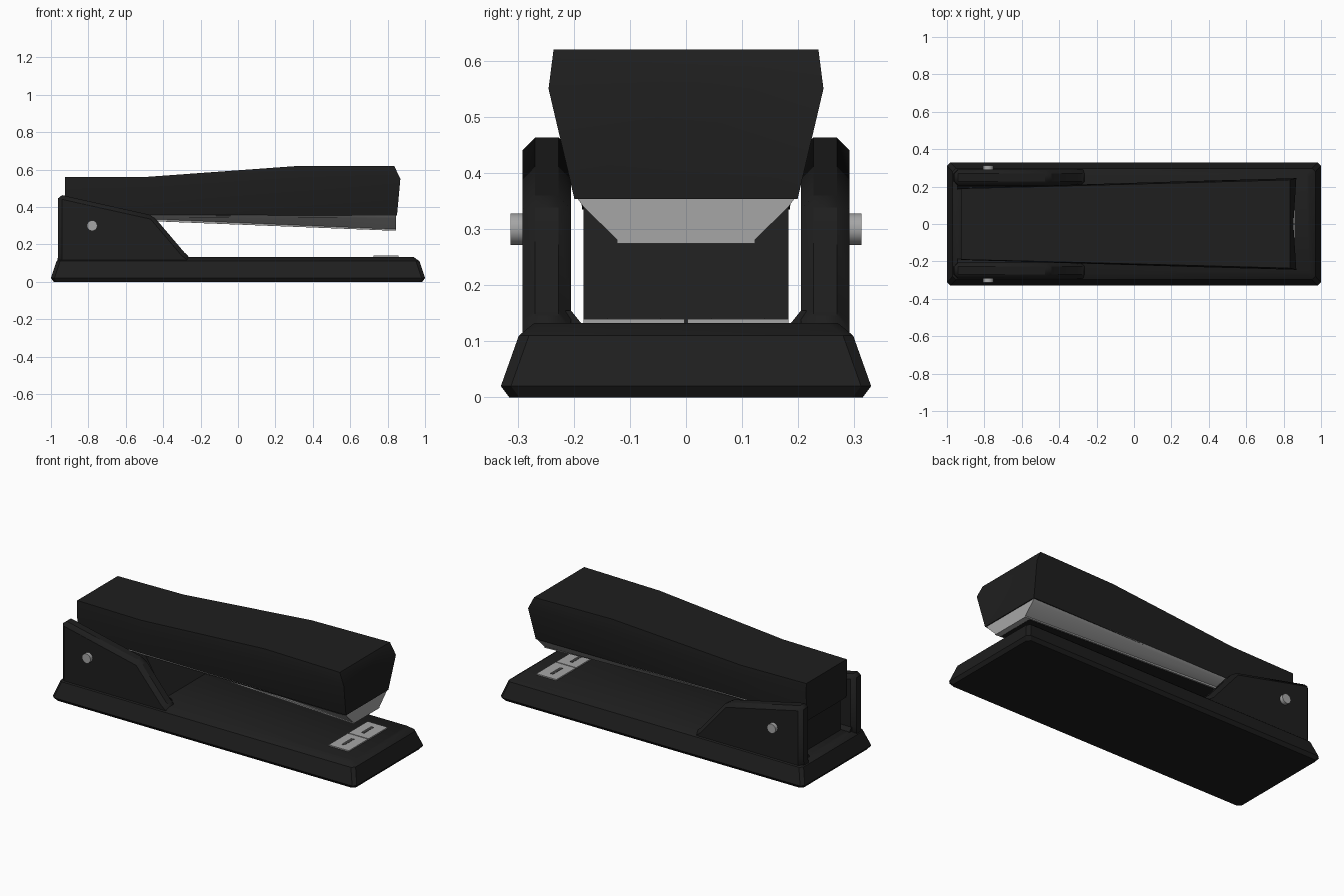
import bpy, bmesh
from math import radians

if "Cube" in bpy.data.objects:
    bpy.data.objects.remove(bpy.data.objects["Cube"])


def material(name, v):
    m = bpy.data.materials.new(name)
    m.diffuse_color = (v, v, v, 1)
    m.use_nodes = True
    m.node_tree.nodes["Principled BSDF"].inputs["Base Color"].default_value = m.diffuse_color
    return m


BLACK = material("black_plastic", 0.013)
STEEL = material("steel", 0.38)
DARK = material("dark_slot", 0.05)


def finish(name, bm, mat, bevel=0):
    bmesh.ops.recalc_face_normals(bm, faces=bm.faces)
    me = bpy.data.meshes.new(name)
    bm.to_mesh(me)
    bm.free()
    ob = bpy.data.objects.new(name, me)
    bpy.context.collection.objects.link(ob)
    me.materials.append(mat)
    if bevel:
        b = ob.modifiers.new("bevel", "BEVEL")
        b.width, b.segments = bevel, 1
    bpy.ops.object.select_all(action="DESELECT")
    ob.select_set(True)
    bpy.context.view_layer.objects.active = ob
    bpy.ops.object.shade_smooth_by_angle(angle=radians(30))
    return ob


def loft(name, rings, mat, tip=None, bevel=0):
    """Skin closed rings; the last end may be a fan to a tip point."""
    bm = bmesh.new()
    vs = [[bm.verts.new(p) for p in r] for r in rings]
    n = len(rings[0])
    for a, b in zip(vs, vs[1:]):
        for i in range(n):
            j = (i + 1) % n
            bm.faces.new((a[i], a[j], b[j], b[i]))
    bm.faces.new(vs[0])
    if tip:
        t = bm.verts.new(tip)
        for i in range(n):
            bm.faces.new((vs[-1][i], vs[-1][(i + 1) % n], t))
    else:
        bm.faces.new(vs[-1])
    return finish(name, bm, mat, bevel)


def prism(name, profile, y0, y1, mat, bevel=0):
    return loft(name, [[(x, y, z) for x, z in profile] for y in (y0, y1)], mat, bevel=bevel)


def box(name, x0, x1, y0, y1, z0, z1, mat, bevel=0):
    return prism(name, [(x0, z0), (x1, z0), (x1, z1), (x0, z1)], y0, y1, mat, bevel)


def mirrored(half):
    """Close a right-half list of points across y = 0."""
    return half + [(x, -y, z) for x, y, z in reversed(half)]


# Flared base with clipped corners
def base_ring(hx, hy, z, c=0.018):
    return [(hx - c, -hy, z), (hx, -hy + c, z), (hx, hy - c, z), (hx - c, hy, z),
            (-hx + c, hy, z), (-hx, hy - c, z), (-hx, -hy + c, z), (-hx + c, -hy, z)]


loft("base", [base_ring(0.985, 0.315, 0), base_ring(1, 0.33, 0.02),
              base_ring(0.97, 0.298, 0.11), base_ring(0.938, 0.27, 0.133)], BLACK)

# Hinge brackets, their inner fillets, hinge pins and split anvil
bracket = [(-0.968, 0.06), (-0.962, 0.155), (-0.962, 0.468), (-0.455, 0.355),
           (-0.285, 0.155), (-0.255, 0.133), (-0.24, 0.06)]
for s, side in ((1, "left"), (-1, "right")):
    prism(side + "_bracket", bracket, s * 0.205, s * 0.291, BLACK, 0.022)
    fillet = [(s * 0.185, 0.13), (s * 0.205, 0.155), (s * 0.22, 0.155), (s * 0.22, 0.13)]
    loft(side + "_bracket_fillet", [[(x, y, z) for y, z in fillet] for x in (-0.945, -0.3)], BLACK)

    bpy.ops.mesh.primitive_cylinder_add(vertices=24, radius=0.028, depth=0.06,
                                        location=(-0.78, s * 0.283, 0.30),
                                        rotation=(radians(90), 0, 0))
    pin = bpy.context.object
    pin.name = side + "_hinge_pin"
    pin.data.materials.append(STEEL)
    bpy.ops.object.shade_smooth_by_angle(angle=radians(30))

    box(side + "_anvil_plate", 0.725, 0.857, s * 0.003, s * 0.183, 0.12, 0.14, STEEL)
    box(side + "_anvil_groove", 0.778, 0.798, s * 0.045, s * 0.14, 0.13, 0.1415, DARK)

# Handle: x (bottom, middle, top), half widths (bottom, middle, top), heights
stations = [
    ((-0.925, -0.925, -0.925), (0.185, 0.192, 0.190), (0.335, 0.50, 0.56)),
    ((-0.50, -0.50, -0.50), (0.187, 0.205, 0.200), (0.352, 0.50, 0.56)),
    ((0.33, 0.33, 0.33), (0.195, 0.230, 0.222), (0.354, 0.548, 0.62)),
    ((0.85, 0.868, 0.835), (0.199, 0.245, 0.236), (0.354, 0.55, 0.62)),
]
loft("handle", [mirrored(list(zip(*st))) for st in stations], BLACK, tip=(0.852, 0, 0.55))

# Staple carrier with tapered sides and dark staple channel underneath
rings = []
for x, shoulder, lip, bottom in ((-0.88, 0.355, 0.348, 0.338), (-0.46, 0.346, 0.335, 0.325),
                                 (0.845, 0.34, 0.281, 0.274)):
    rings.append(mirrored([(x, 0.196, 0.358), (x, 0.183, shoulder),
                           (x, 0.123, lip), (x, 0.123, bottom)]))
loft("staple_carrier", rings, STEEL)
loft("staple_channel", [mirrored([(x, 0.115, z + 0.01), (x, 0.115, z - 0.001)])
                        for x, z in ((-0.87, 0.338), (-0.46, 0.325), (0.81, 0.275))], BLACK)

# Support block between the brackets
prism("hinge_support", [(-0.89, 0.12), (-0.89, 0.35), (-0.48, 0.35), (-0.34, 0.12)],
      -0.183, 0.183, BLACK)
